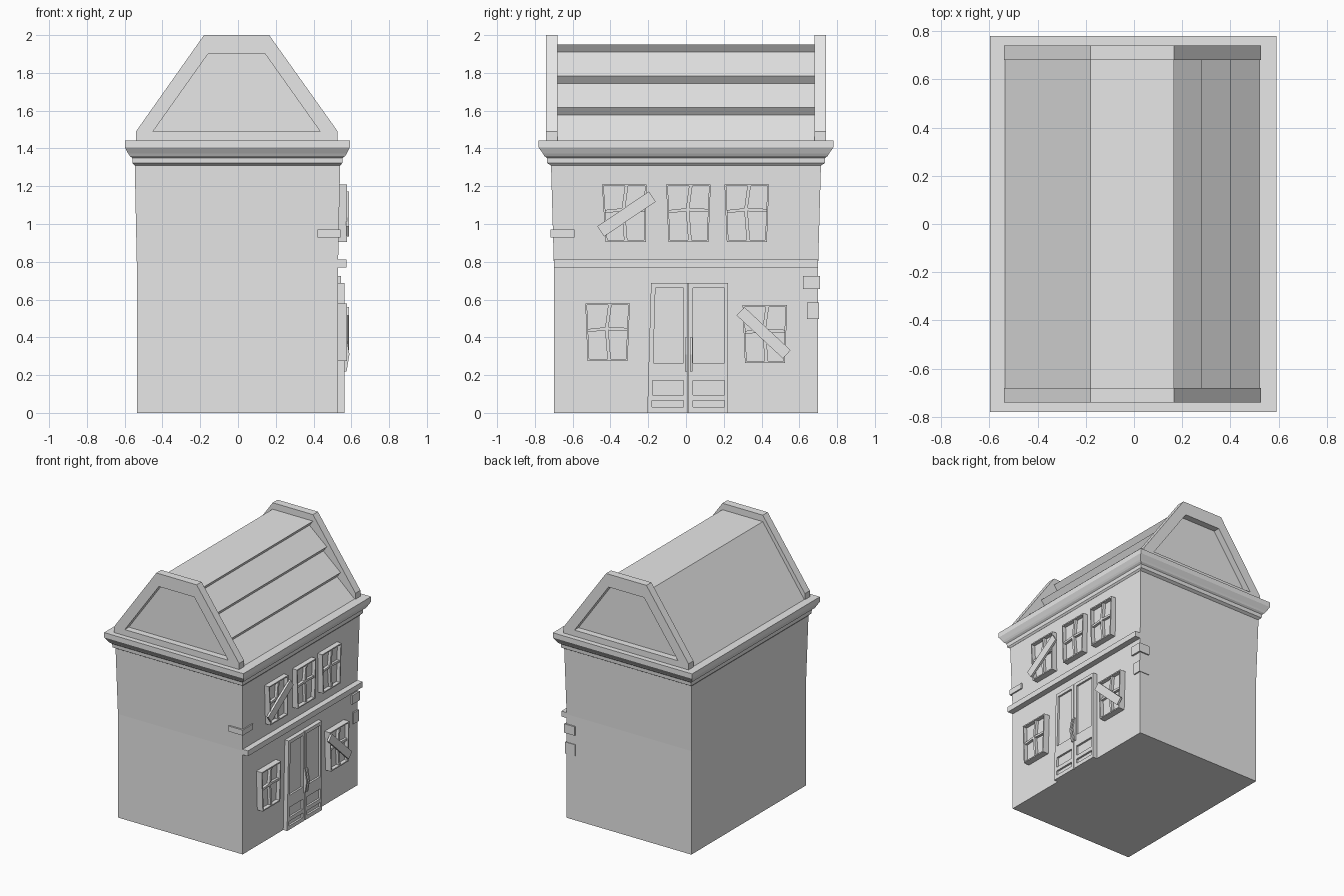
import bpy, bmesh, math

cube = bpy.data.objects.get("Cube")
if cube:
    bpy.data.objects.remove(cube, do_unlink=True)

# One plain grey for the whole building
grey = bpy.data.materials.new("light_grey")
grey.use_nodes = True
colour = (0.8, 0.8, 0.8, 1)
grey.diffuse_color = colour
bsdf = next(n for n in grey.node_tree.nodes if n.type == 'BSDF_PRINCIPLED')
bsdf.inputs["Base Color"].default_value = colour


def finish(name, bm):
    bmesh.ops.recalc_face_normals(bm, faces=bm.faces[:])
    mesh = bpy.data.meshes.new(name)
    bm.to_mesh(mesh)
    bm.free()
    mesh.materials.append(grey)
    ob = bpy.data.objects.new(name, mesh)
    bpy.context.collection.objects.link(ob)
    return ob


def place(p, d, axis):
    """Profile point p at depth d: (y, z) along x, or (x, z) along y."""
    return (d, p[0], p[1]) if axis == 'X' else (p[0], d, p[1])


def loft(name, loops):
    """Skin a list of equal closed loops and cap both ends."""
    bm = bmesh.new()
    rows = [[bm.verts.new(p) for p in loop] for loop in loops]
    n = len(rows[0])
    for a, b in zip(rows, rows[1:]):
        for i in range(n):
            j = (i + 1) % n
            bm.faces.new((a[i], a[j], b[j], b[i]))
    bm.faces.new(rows[0])
    bm.faces.new(rows[-1])
    return finish(name, bm)


def prism(name, pts, d0, d1, axis='X'):
    return loft(name, [[place(p, d, axis) for p in pts] for d in (d0, d1)])


def recessed(name, outer, inner, back, front, floor, axis='X'):
    """Slab with a panel sunk into its front."""
    steps = ((outer, back), (outer, front), (inner, front), (inner, floor))
    return loft(name, [[place(p, d, axis) for p in pts] for pts, d in steps])


def rect(a0, a1, b0, b1):
    return [(a0, b0), (a1, b0), (a1, b1), (a0, b1)]


def block(name, x0, x1, y0, y1, z0, z1):
    return prism(name, rect(y0, y1, z0, z1), x0, x1)


def tiers(name, levels):
    """Stack of rectangles given as (half x, half y, z)."""
    cx = -0.003
    return loft(name, [[(cx - hx, -hy, z), (cx + hx, -hy, z),
                        (cx + hx, hy, z), (cx - hx, hy, z)]
                       for hx, hy, z in levels])


# Walls and cornice
tiers("walls", [(0.533, 0.70, 0), (0.533, 0.70, 0.8), (0.544, 0.715, 1.33)])
tiers("cornice", [(0.544, 0.715, 1.31), (0.555, 0.735, 1.322),
                  (0.557, 0.737, 1.35), (0.57, 0.75, 1.36),
                  (0.578, 0.757, 1.372), (0.595, 0.78, 1.405),
                  (0.595, 0.78, 1.443)])

# Roof: plain slope on one side, three lapped boards on the other
roof = [(-0.535, 1.443), (-0.18, 1.95)]
for i in range(3):
    x, z = 0.165 + 0.118 * i, 1.95 - 0.167 * i
    roof += [(x, z), (x - 0.03, z - 0.04)]
roof.append((0.52, 1.443))
prism("roof", roof, -0.69, 0.69, 'Y')

# Gable ends with sunk panels
gable = [(-0.54, 1.44), (0.528, 1.44), (0.528, 1.49),
         (0.165, 2), (-0.18, 2), (-0.54, 1.49)]
panel = [(-0.45, 1.49), (0.435, 1.49), (0.4208, 1.51),
         (0.144, 1.9), (-0.159, 1.9), (-0.4358, 1.51)]
for side, name in ((-1, "front_gable"), (1, "back_gable")):
    recessed(name, gable, panel, side * 0.68, side * 0.74, side * 0.69, 'Y')

# String course and loose corner bricks
block("string_course", 0.5, 0.575, -0.70, 0.70, 0.77, 0.812)
block("front_corner_brick", 0.42, 0.543, -0.718, -0.59, 0.928, 0.97)
block("upper_back_corner_brick", 0.455, 0.544, 0.62, 0.71, 0.657, 0.726)
block("lower_back_corner_brick", 0.455, 0.54, 0.64, 0.705, 0.497, 0.585)


def window(name, cy, z0, lean):
    """Tapered casement with crooked glazing bars."""
    h, top, bottom, rim = 0.305, 0.118, 0.106, 0.009
    z1 = z0 + h
    shift = lean * 0.008
    outer = [(cy - bottom + shift, z0), (cy + bottom + shift, z0),
             (cy + top, z1), (cy - top, z1)]
    inner = [(cy - bottom + rim + shift, z0 + rim), (cy + bottom - rim + shift, z0 + rim),
             (cy + top - rim, z1 - rim), (cy - top + rim, z1 - rim)]
    recessed(name + "_frame", outer, inner, 0.51, 0.577, 0.548)
    mid = z0 + 0.56 * h
    w = 0.009
    path = [(cy + 0.012, z1 - rim), (cy - 0.005, mid), (cy + 0.008, z0 + rim)]
    prism(name + "_upright_bar",
          [(y - w, z) for y, z in path] + [(y + w, z) for y, z in reversed(path)],
          0.54, 0.57)
    prism(name + "_cross_bar",
          [(cy - 0.106, mid - 0.018), (cy, mid - 0.008), (cy + 0.106, mid - 0.012),
           (cy + 0.106, mid + 0.004), (cy, mid + 0.009), (cy - 0.106, mid - 0.002)],
          0.54, 0.568)


for name, cy, z0, lean in (("upper_front_window", -0.327, 0.905, 1),
                           ("upper_middle_window", 0.013, 0.905, 0),
                           ("upper_back_window", 0.322, 0.905, 0),
                           ("lower_front_window", -0.415, 0.275, 0),
                           ("lower_back_window", 0.418, 0.265, 0)):
    window(name, cy, z0, lean)


# Boards nailed across two of the windows
def plank(name, y, z, length, width, angle):
    ob = prism(name, rect(-length / 2, length / 2, -width / 2, width / 2), -0.008, 0.008)
    ob.location = (0.58, y, z)
    ob.rotation_euler = (math.radians(angle), 0, 0)


plank("upper_plank", -0.315, 1.053, 0.33, 0.065, 34)
plank("lower_plank", 0.411, 0.424, 0.335, 0.06, -43)

# Double door: each leaf is a stack of three sunk panels
cells = ((0, 0.08, 0.03, 0.065), (0.08, 0.22, 0.095, 0.172), (0.22, 0.688, 0.265, 0.662))
for leaf, y0, y1, splay in (("front_door_leaf", -0.185, 0.008, -0.02),
                            ("back_door_leaf", 0.014, 0.223, 0)):
    for part, (z0, z1, p0, p1) in zip(("kick", "lower", "glazed"), cells):
        low, high = (y0 + splay * (1 - z / 0.688) for z in (z0, z1))
        p_low, p_high = (y0 + 0.024 + splay * (1 - z / 0.688) for z in (p0, p1))
        recessed(leaf + "_" + part + "_panel",
                 [(low, z0), (y1, z0), (y1, z1), (high, z1)],
                 [(p_low, p0), (y1 - 0.02, p0), (y1 - 0.02, p1), (p_high, p1)],
                 0.51, 0.563, 0.548)
block("door_gap_strip", 0.51, 0.55, 0.007, 0.015, 0, 0.688)

# Door pulls
for name, y in (("front_door_pull", -0.005), ("back_door_pull", 0.022)):
    prism(name, [(0.555, 0.22), (0.575, 0.22), (0.59, 0.31), (0.575, 0.4), (0.555, 0.4)],
          y, y + 0.013, 'Y')
